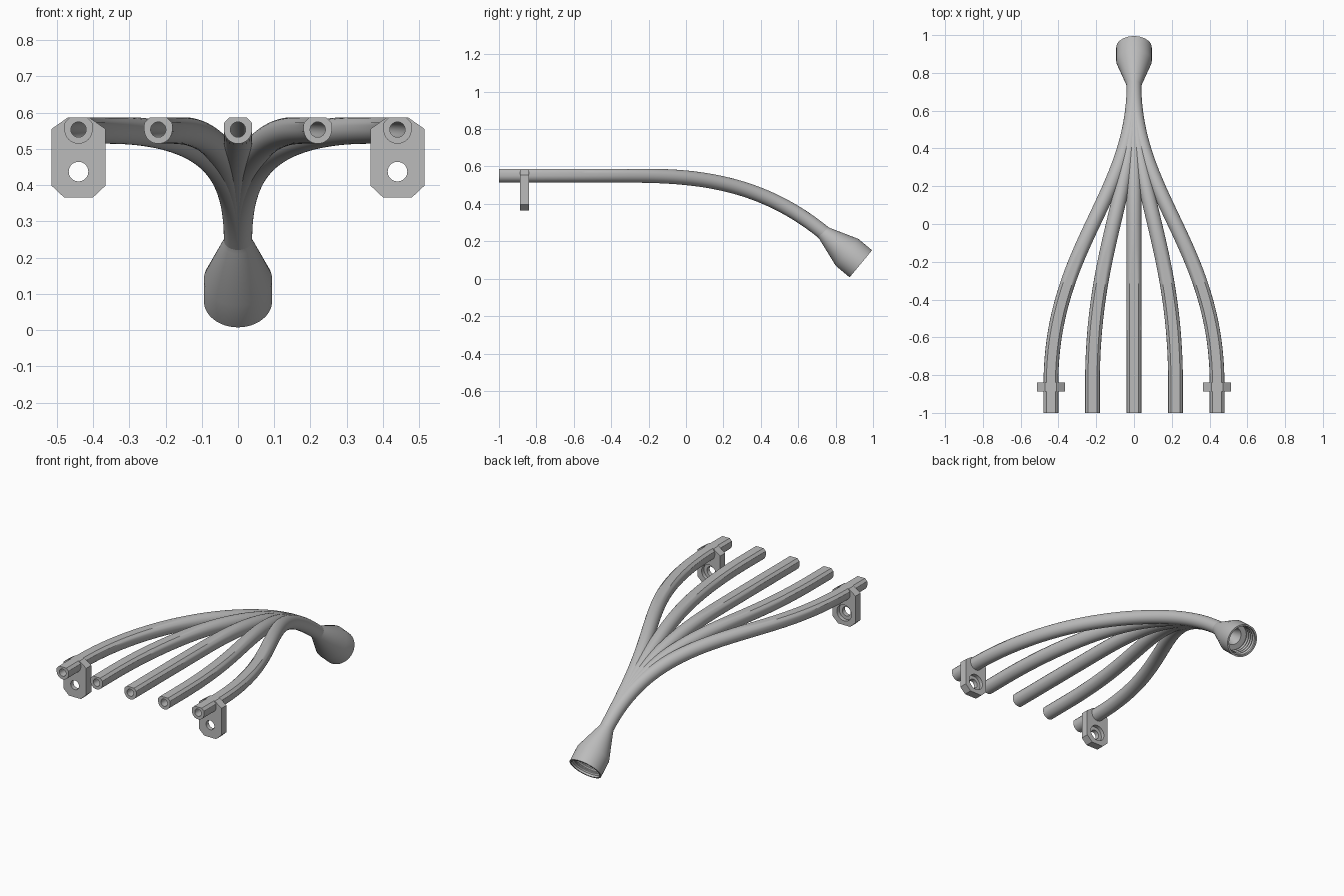
import bpy, bmesh, math
from mathutils import Vector, Matrix

cube = bpy.data.objects.get("Cube")
if cube:
    bpy.data.objects.remove(cube)

grey = bpy.data.materials.new("plain grey")
grey.use_nodes = True
grey.diffuse_color = (0.5, 0.5, 0.5, 1)
grey.node_tree.nodes["Principled BSDF"].inputs["Base Color"].default_value = (0.5, 0.5, 0.5, 1)

TUBE_Z, TOP_Z, R, BORE = 0.553, 0.586, 0.039, 0.021
NECK = Vector((0, 0.737, 0.244))
AXIS = Vector((0, 0.77, -0.64)).normalized()


def finish(name, bm, smooth=True):
    bmesh.ops.recalc_face_normals(bm, faces=bm.faces)
    mesh = bpy.data.meshes.new(name)
    bm.to_mesh(mesh)
    bm.free()
    obj = bpy.data.objects.new(name, mesh)
    bpy.context.collection.objects.link(obj)
    mesh.materials.append(grey)
    if smooth:
        shade(obj)
    return obj


def shade(obj):
    bpy.ops.object.select_all(action='DESELECT')
    obj.select_set(True)
    bpy.context.view_layer.objects.active = obj
    bpy.ops.object.shade_smooth_by_angle(angle=math.radians(32))


def skin(bm, loops, closed=False):
    """Join matching rings of vertices with quads."""
    pairs = list(zip(loops, loops[1:]))
    if closed:
        pairs.append((loops[-1], loops[0]))
    for a, b in pairs:
        n = len(a)
        for i in range(n):
            j = (i + 1) % n
            bm.faces.new((a[i], a[j], b[j], b[i]))


# Tubes: flat-topped at the free ends, bending together into a round neck
def centre(x, t):
    s = 1 - t
    y = -0.85 * s**3 - 0.36 * s * s * t + 0.45 * s * t * t + NECK.y * t**3
    drop = max(0, (y + 0.4) / 1.14)
    return Vector((x * (1 - 3 * t * t + 2 * t**3), y, TUBE_Z - 0.31 * drop**3))


def section(a, flat):
    c, s = math.cos(a), math.sin(a)
    if s <= 0:
        return R * c, R * s
    k = 1 / max(abs(c) / R, s / 0.033, (abs(c) + s) / 0.057)
    k = R + (k - R) * flat
    return k * c, k * s


def tube(name, x, sides=40, steps=56):
    path = [Vector((x, -1, TUBE_Z))] + [centre(x, i / steps) for i in range(steps + 1)]
    bm = bmesh.new()
    outer, inner = [], []
    for i, p in enumerate(path):
        d = (path[min(i + 1, steps + 1)] - path[max(i - 1, 0)]).normalized()
        if i < 2:
            d = Vector((0, 1, 0))
        right = d.cross(Vector((0, 0, 1))).normalized()
        up = right.cross(d)
        flat = min(1, max(0, (0.0 - p.y) / 0.6))
        ring, hole = [], []
        for k in range(sides):
            a = 2 * math.pi * k / sides
            u, v = section(a, flat)
            q = p + right * u + up * v
            q.z = min(q.z, TOP_Z)
            ring.append(bm.verts.new(q))
            hole.append(bm.verts.new(p + (right * math.cos(a) + up * math.sin(a)) * BORE))
        outer.append(ring)
        inner.append(hole)
    skin(bm, outer + inner[::-1], closed=True)
    return finish(name, bm)


for name, x in (("right_outer_tube", -0.44), ("right_inner_tube", -0.22), ("middle_tube", 0),
                ("left_inner_tube", 0.22), ("left_outer_tube", 0.44)):
    tube(name, x)

# Flared hose socket with a threaded mouth, as (radius, distance along axis)
profile = [(0.022, -0.01), (0.038, -0.01), (0.041, 0.005), (0.094, 0.162), (0.094, 0.257), (0.084, 0.257)]
for i in range(4):
    d = 0.245 - i * 0.022
    profile += [(0.084, d), (0.077, d - 0.008), (0.077, d - 0.012), (0.084, d - 0.02)]
profile += [(0.084, 0.155), (0.05, 0.155), (0.022, 0.06)]
bm = bmesh.new()
turn = AXIS.to_track_quat('Z', 'Y')
loops = []
for r, d in profile:
    loops.append([bm.verts.new(NECK + turn @ Vector((r * math.cos(a), r * math.sin(a), d)))
                  for a in (2 * math.pi * k / 64 for k in range(64))])
skin(bm, loops, closed=True)
finish("hose_socket", bm)


# Mounting brackets: chamfered plates with a screw hole and a recess behind
def cutter(x, y, z, radius, depth):
    bm = bmesh.new()
    place = Matrix.Translation((x, y, z)) @ Matrix.Rotation(math.pi / 2, 4, 'X')
    bmesh.ops.create_cone(bm, cap_ends=True, segments=40, radius1=radius, radius2=radius,
                          depth=depth, matrix=place)
    obj = finish("bracket_cutter", bm, smooth=False)
    obj.hide_render = True
    return obj


def bracket(name, x):
    half = [(0.03, TOP_Z), (0.074, 0.555), (0.074, 0.398), (0.039, 0.365)]
    outline = half + [(-u, z) for u, z in reversed(half)]
    bm = bmesh.new()
    face = bm.faces.new([bm.verts.new((x + u, -0.887, z)) for u, z in outline])
    grown = bmesh.ops.extrude_face_region(bm, geom=[face])["geom"]
    bmesh.ops.translate(bm, verts=[v for v in grown if isinstance(v, bmesh.types.BMVert)],
                        vec=(0, 0.047, 0))
    obj = finish(name, bm, smooth=False)
    cutters = [cutter(x, -0.86, 0.437, 0.027, 0.2),
               cutter(x, -0.84, 0.437, 0.047, 0.044),
               cutter(x, -0.86, TUBE_Z, 0.029, 0.2)]
    for c in cutters:
        mod = obj.modifiers.new("hole", 'BOOLEAN')
        mod.operation, mod.solver, mod.object = 'DIFFERENCE', 'EXACT', c
    bpy.context.view_layer.update()
    graph = bpy.context.evaluated_depsgraph_get()
    mesh = bpy.data.meshes.new_from_object(obj.evaluated_get(graph))
    obj.modifiers.clear()
    obj.data = mesh
    for c in cutters:
        bpy.data.objects.remove(c)
    shade(obj)


bracket("right_bracket", -0.44)
bracket("left_bracket", 0.44)
